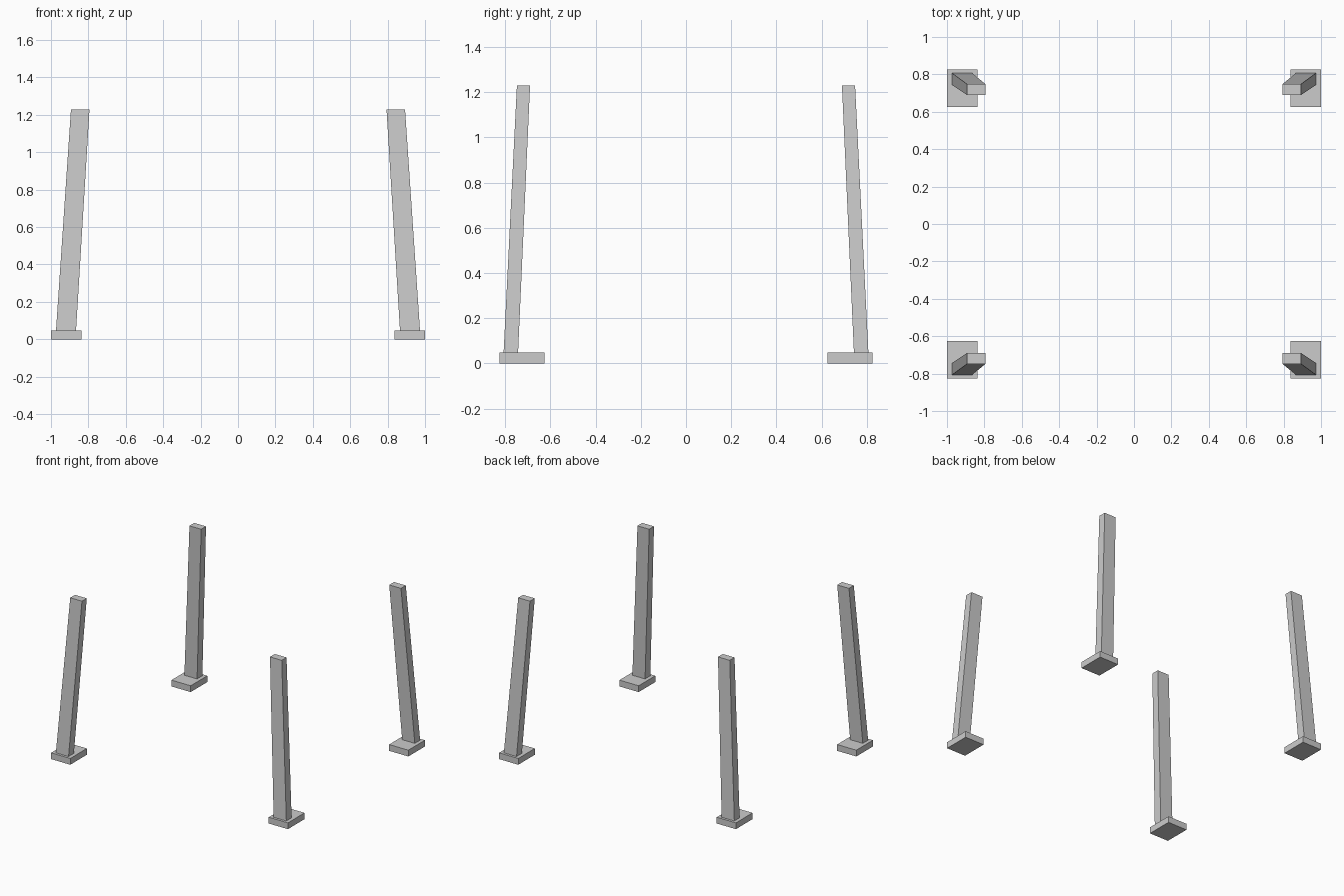
import bpy
import bmesh

if "Cube" in bpy.data.objects:
    bpy.data.objects.remove(bpy.data.objects["Cube"])


def tapered_block(name, bottom, top, z0, z1, sx, sy):
    """Block between two rectangles (x0, x1, y0, y1), mirrored by sx / sy."""
    bm = bmesh.new()
    bmesh.ops.create_cube(bm, size=1)
    for v in bm.verts:
        x0, x1, y0, y1 = top if v.co.z > 0 else bottom
        v.co = (sx * (x1 if v.co.x > 0 else x0),
                sy * (y1 if v.co.y > 0 else y0),
                z1 if v.co.z > 0 else z0)
    bmesh.ops.recalc_face_normals(bm, faces=bm.faces)
    mesh = bpy.data.meshes.new(name)
    bm.to_mesh(mesh)
    bm.free()
    obj = bpy.data.objects.new(name, mesh)
    bpy.context.collection.objects.link(obj)
    return obj


FOOT = (0.838, 1.0, 0.626, 0.826)
LEG_BOTTOM = (0.866, 0.973, 0.743, 0.807)
LEG_TOP = (0.794, 0.893, 0.69, 0.748)
FOOT_HEIGHT, TOTAL_HEIGHT = 0.048, 1.23

# Four inward-leaning legs, each standing on a flat foot pad
for sx, side in ((-1, "left"), (1, "right")):
    for sy, end in ((-1, "front"), (1, "back")):
        tapered_block(f"{end}_{side}_foot", FOOT, FOOT,
                      0, FOOT_HEIGHT, sx, sy)
        tapered_block(f"{end}_{side}_leg", LEG_BOTTOM, LEG_TOP,
                      FOOT_HEIGHT, TOTAL_HEIGHT, sx, sy)
